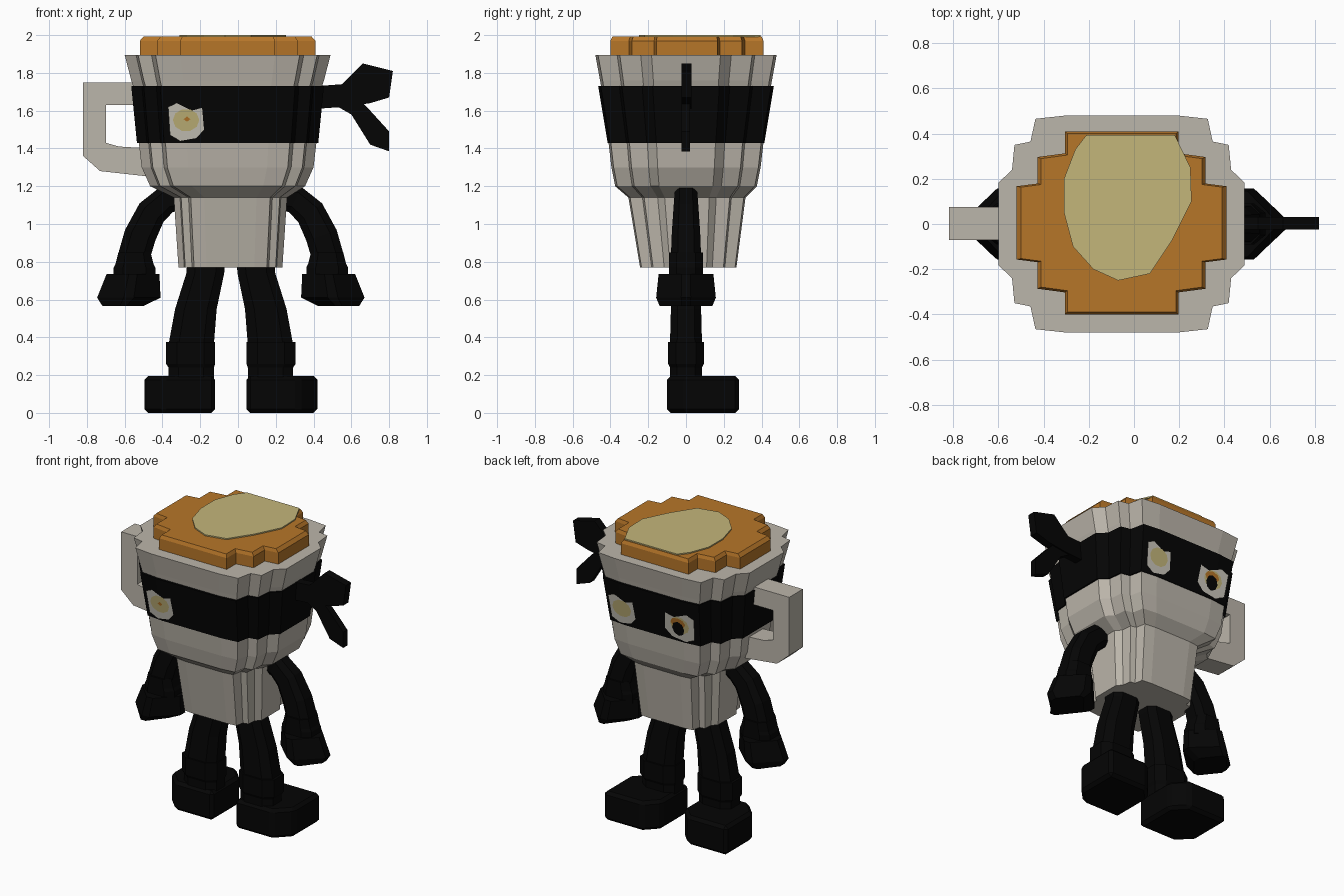
import bpy, bmesh
from math import sin, cos, pi, radians

if "Cube" in bpy.data.objects:
    bpy.data.objects.remove(bpy.data.objects["Cube"])

MID = -0.055         # the cup sits a little off centre because of the handle


def material(name, rgb):
    m = bpy.data.materials.new(name)
    m.use_nodes = True
    m.diffuse_color = (*rgb, 1)
    bsdf = m.node_tree.nodes["Principled BSDF"]
    bsdf.inputs["Base Color"].default_value = (*rgb, 1)
    bsdf.inputs["Roughness"].default_value = 0.8
    return m


CUP = material("warm grey ceramic", (0.5, 0.465, 0.405))
BLACK = material("black cloth", (0.0015, 0.0015, 0.0015))
CRUST = material("caramel brown", (0.47, 0.18, 0.022))
CREAM = material("pale cream", (0.55, 0.465, 0.195))
WHITE = material("eye white", (0.6, 0.57, 0.5))


def finish(name, bm, mat, bevel=0):
    bmesh.ops.recalc_face_normals(bm, faces=bm.faces)
    mesh = bpy.data.meshes.new(name)
    bm.to_mesh(mesh)
    bm.free()
    ob = bpy.data.objects.new(name, mesh)
    bpy.context.collection.objects.link(ob)
    mesh.materials.append(mat)
    if bevel:
        mod = ob.modifiers.new("chamfer", "BEVEL")
        mod.width = bevel
        mod.segments = 1
    return ob


def loft(name, section, rings, mat):
    """Skin rings of (x, y, z, half width, half depth, tilt in degrees)."""
    bm = bmesh.new()
    loops = []
    for x, y, z, sx, sy, tilt in rings:
        t = radians(tilt)
        loops.append([bm.verts.new((x + u * sx * cos(t), y + v * sy, z + u * sx * sin(t)))
                      for u, v in section])
    n = len(section)
    for a, b in zip(loops, loops[1:]):
        for i in range(n):
            j = (i + 1) % n
            bm.faces.new((a[i], a[j], b[j], b[i]))
    bm.faces.new(loops[0])
    bm.faces.new(loops[-1])
    return finish(name, bm, mat)


def prism(name, outline, lo, hi, mat, axis="y", bevel=0):
    """Extrude an outline along one axis between lo and hi."""
    place = {"y": lambda a, b, d: (a, d, b),
             "z": lambda a, b, d: (a, b, d)}[axis]
    bm = bmesh.new()
    lows = [bm.verts.new(place(a, b, lo)) for a, b in outline]
    highs = [bm.verts.new(place(a, b, hi)) for a, b in outline]
    bm.faces.new(lows)
    bm.faces.new(highs)
    for i in range(len(outline)):
        j = (i + 1) % len(outline)
        bm.faces.new((lows[i], lows[j], highs[j], highs[i]))
    return finish(name, bm, mat, bevel)


def four_way(quarter):
    """Mirror one quarter of a section into a full closed loop."""
    half = quarter + [(-u, v) for u, v in reversed(quarter)]
    return half + [(u, -v) for u, v in reversed(half)]


STEPPED = four_way([(1, 0.38), (0.89, 0.5), (0.87, 0.73), (0.74, 0.76), (0.7, 0.97), (0.46, 1)])
SLAB = four_way([(1, 0.4), (0.8, 0.43), (0.8, 0.72), (0.54, 0.76), (0.54, 1)])
ROUNDED = four_way([(1, 0.55), (0.55, 1)])
DIAMOND = four_way([(1, 0.16), (0.16, 1)])

# Cup body: narrow foot, flared bowl, cloth band and rim
BAND_LOW, BAND_HIGH = 1.43, 1.73
cup = loft("cup_body", STEPPED, [
    (MID + 0.015, 0.012, 0.77, 0.275, 0.255, 0),
    (MID + 0.015, 0.005, 1.14, 0.3, 0.31, 0),
    (MID, 0, 1.2, 0.41, 0.375, 0),
    (MID, 0, 1.3, 0.455, 0.395, 0),
    (MID, 0, BAND_LOW, 0.47, 0.41, 0),
    (MID, 0, BAND_LOW, 0.48, 0.415, 0),
    (MID, 0, BAND_HIGH, 0.51, 0.465, 0),
    (MID, 0, BAND_HIGH, 0.5, 0.45, 0),
    (MID, 0, 1.76, 0.51, 0.455, 0),
    (MID, 0, 1.895, 0.545, 0.48, 0)], CUP)
cup.data.materials.append(BLACK)
for face in cup.data.polygons:
    if BAND_LOW - 0.001 < face.center.z < BAND_HIGH + 0.001:
        face.material_index = 1

# Filling with a pale patch on top
loft("filling", SLAB, [
    (MID, 0.005, 1.88, 0.465, 0.405, 0),
    (MID, 0.005, 1.97, 0.465, 0.405, 0),
    (MID, 0.005, 1.992, 0.445, 0.395, 0)], CRUST)
prism("cream_patch", [(-0.21, 0.395), (0.18, 0.395), (0.25, 0.25), (0.255, 0.1), (0.17, -0.07),
                      (0.07, -0.22), (-0.07, -0.25), (-0.18, -0.2), (-0.27, -0.1),
                      (-0.31, 0.05), (-0.31, 0.2), (-0.26, 0.33)], 1.991, 2.0, CREAM, "z")

# Handle
prism("cup_handle", [(-0.5, 1.75), (-0.82, 1.75), (-0.82, 1.36), (-0.73, 1.28), (-0.46, 1.25),
                     (-0.46, 1.4), (-0.63, 1.41), (-0.7, 1.43), (-0.7, 1.63), (-0.5, 1.63)],
      -0.07, 0.075, CUP)

# Two loose tails of the band
prism("upper_tail", [(0.42, 1.73), (0.55, 1.74), (0.66, 1.85), (0.82, 1.81), (0.8, 1.67),
                     (0.7, 1.64), (0.56, 1.62), (0.42, 1.61)], -0.025, 0.03, BLACK)
prism("lower_tail", [(0.53, 1.68), (0.63, 1.67), (0.7, 1.6), (0.8, 1.49), (0.8, 1.385),
                     (0.7, 1.42), (0.6, 1.58), (0.53, 1.62)], -0.025, 0.02, BLACK)


# Painted eyes lie flush on the sloping band
def patch(name, x, z, outline, facing, mat, lift):
    bm = bmesh.new()
    verts = []
    for u, w in outline:
        h = z + w
        depth = 0.415 + 0.05 * (h - BAND_LOW) / (BAND_HIGH - BAND_LOW) + lift
        verts.append(bm.verts.new((x + u, facing * depth, h)))
    face = bm.faces.new(verts)
    face.normal_update()
    if face.normal.y * facing < 0:
        face.normal_flip()
    mesh = bpy.data.meshes.new(name)
    bm.to_mesh(mesh)
    bm.free()
    mesh.materials.append(mat)
    bpy.context.collection.objects.link(bpy.data.objects.new(name, mesh))


def oval(rx, rz, n=10):
    return [(rx * cos(2 * pi * i / n), rz * sin(2 * pi * i / n)) for i in range(n)]


EYE = [(-0.095, 0.08), (-0.05, 0.1), (0.03, 0.06), (0.085, 0.075), (0.095, -0.04),
       (0.055, -0.085), (-0.03, -0.1), (-0.085, -0.07)]
for label, x, facing, width in (("rear", -0.275, -1, 1), ("right", -0.26, 1, 1.2),
                                ("left", 0.17, 1, -1)):
    patch(label + "_eye", x, 1.54, [(u * width, w) for u, w in EYE], facing, WHITE, 0.003)
    patch(label + "_eye_glow", x, 1.55, oval(0.07, 0.06), facing, CREAM, 0.005)
patch("rear_eye_spot", -0.27, 1.555, oval(0.018, 0.014, 4), -1, CRUST, 0.007)
patch("right_iris", -0.25, 1.565, oval(0.055, 0.035, 8), 1, CRUST, 0.007)
patch("right_pupil", -0.25, 1.525, oval(0.045, 0.05, 8), 1, BLACK, 0.009)

# Limbs, one set per side
for s, label in ((1, "left"), (-1, "right")):
    def X(d):
        return -0.038 + s * d

    def limb(name, rings, section=ROUNDED):
        loft(label + name, section, [(X(d), 0, z, w, h, s * t) for d, z, w, h, t in rings], BLACK)

    limb("_arm", [(0.26, 1.13, 0.05, 0.055, 85), (0.34, 1.13, 0.075, 0.06, 65),
                  (0.42, 1.06, 0.08, 0.066, 38), (0.48, 0.94, 0.085, 0.075, 20),
                  (0.515, 0.82, 0.085, 0.08, 8)])
    limb("_wrist_cuff", [(0.51, 0.85, 0.085, 0.09, 0), (0.51, 0.79, 0.1, 0.09, 0),
                         (0.51, 0.77, 0.11, 0.09, 0), (0.51, 0.71, 0.11, 0.09, 0)])
    # Hands are blocks turned edge-on to the front
    limb("_hand", [(0.518, 0.735, 0.14, 0.145, 0), (0.54, 0.61, 0.168, 0.158, 0),
                   (0.57, 0.567, 0.11, 0.14, 0)], DIAMOND)
    limb("_leg", [(0.13, 0.82, 0.1, 0.075, 0), (0.135, 0.74, 0.1, 0.075, 0),
                  (0.185, 0.55, 0.11, 0.08, 0), (0.21, 0.36, 0.12, 0.085, 0)])
    limb("_ankle_cuff", [(0.213, 0.375, 0.13, 0.095, 0), (0.213, 0.26, 0.13, 0.095, 0),
                         (0.21, 0.24, 0.12, 0.085, 0), (0.21, 0.15, 0.12, 0.085, 0)])
    prism(label + "_foot", [(X(0.083), -0.1), (X(0.36), -0.1), (X(0.458), 0), (X(0.458), 0.28),
                            (X(0.17), 0.28), (X(0.083), 0.19)],
          0, 0.195, BLACK, "z", 0.02)
